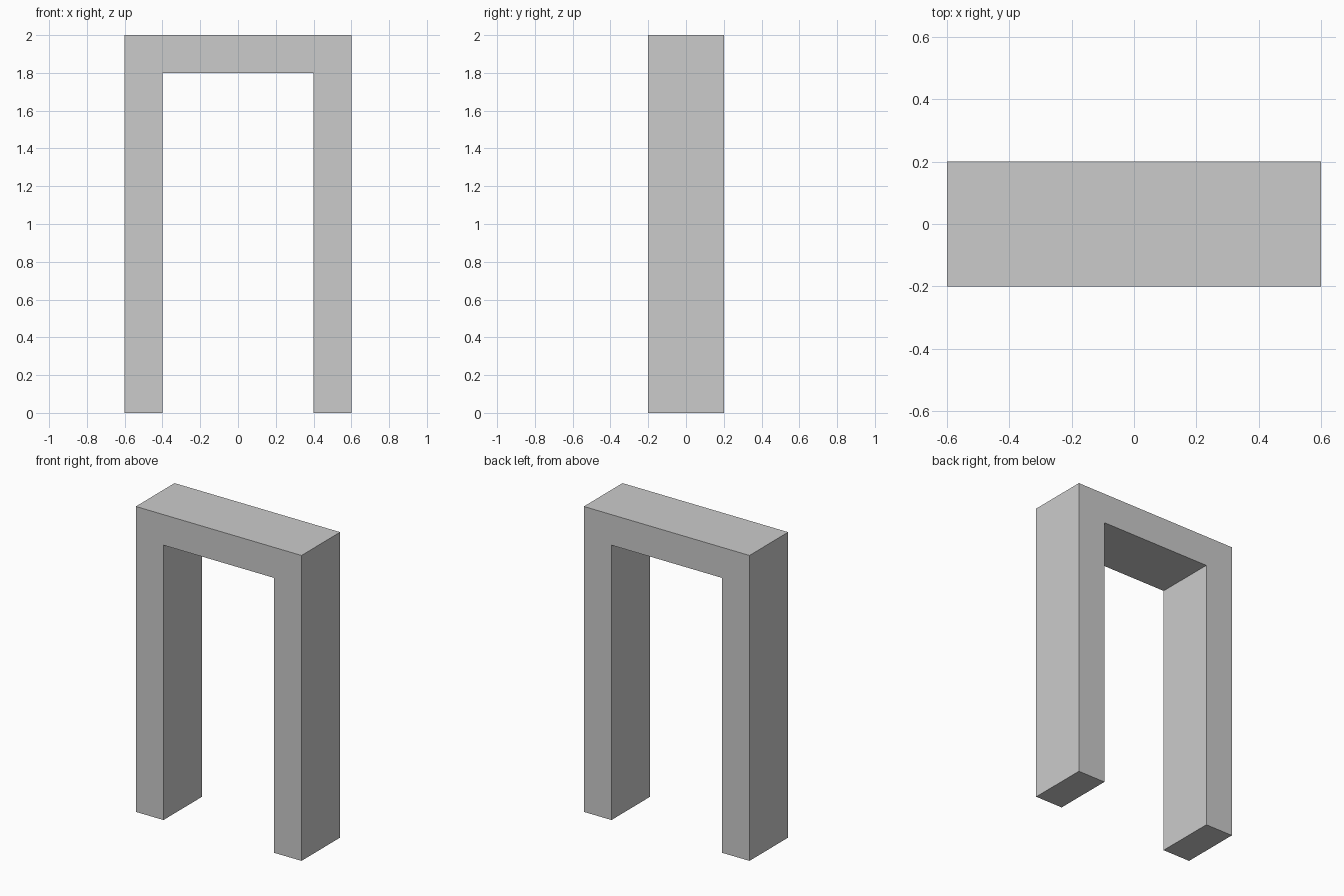
import bpy
import bmesh

default_cube = bpy.data.objects.get("Cube")
if default_cube:
    bpy.data.objects.remove(default_cube, do_unlink=True)

# Overall sizes
HALF_WIDTH, HALF_DEPTH, HEIGHT, THICKNESS = 0.6, 0.2, 2.0, 0.2

# Plain grey material
grey = bpy.data.materials.new("light_grey")
grey.use_nodes = True
colour = (0.6, 0.6, 0.6, 1.0)
grey.diffuse_color = colour
grey.node_tree.nodes["Principled BSDF"].inputs["Base Color"].default_value = colour

# Door frame: half of the U-shaped outline, mirrored to the other side
inner = HALF_WIDTH - THICKNESS
half = [(inner, HEIGHT - THICKNESS), (inner, 0), (HALF_WIDTH, 0), (HALF_WIDTH, HEIGHT)]
outline = half + [(-x, z) for x, z in reversed(half)]

# Extrude the outline from front to back
bm = bmesh.new()
front = bm.faces.new([bm.verts.new((x, -HALF_DEPTH, z)) for x, z in outline])
extruded = bmesh.ops.extrude_face_region(bm, geom=[front], use_keep_orig=True)
back_verts = [g for g in extruded["geom"] if isinstance(g, bmesh.types.BMVert)]
bmesh.ops.translate(bm, verts=back_verts, vec=(0, 2 * HALF_DEPTH, 0))
bmesh.ops.recalc_face_normals(bm, faces=bm.faces)

mesh = bpy.data.meshes.new("door_frame")
bm.to_mesh(mesh)
bm.free()
mesh.materials.append(grey)
bpy.context.collection.objects.link(bpy.data.objects.new("door_frame", mesh))
